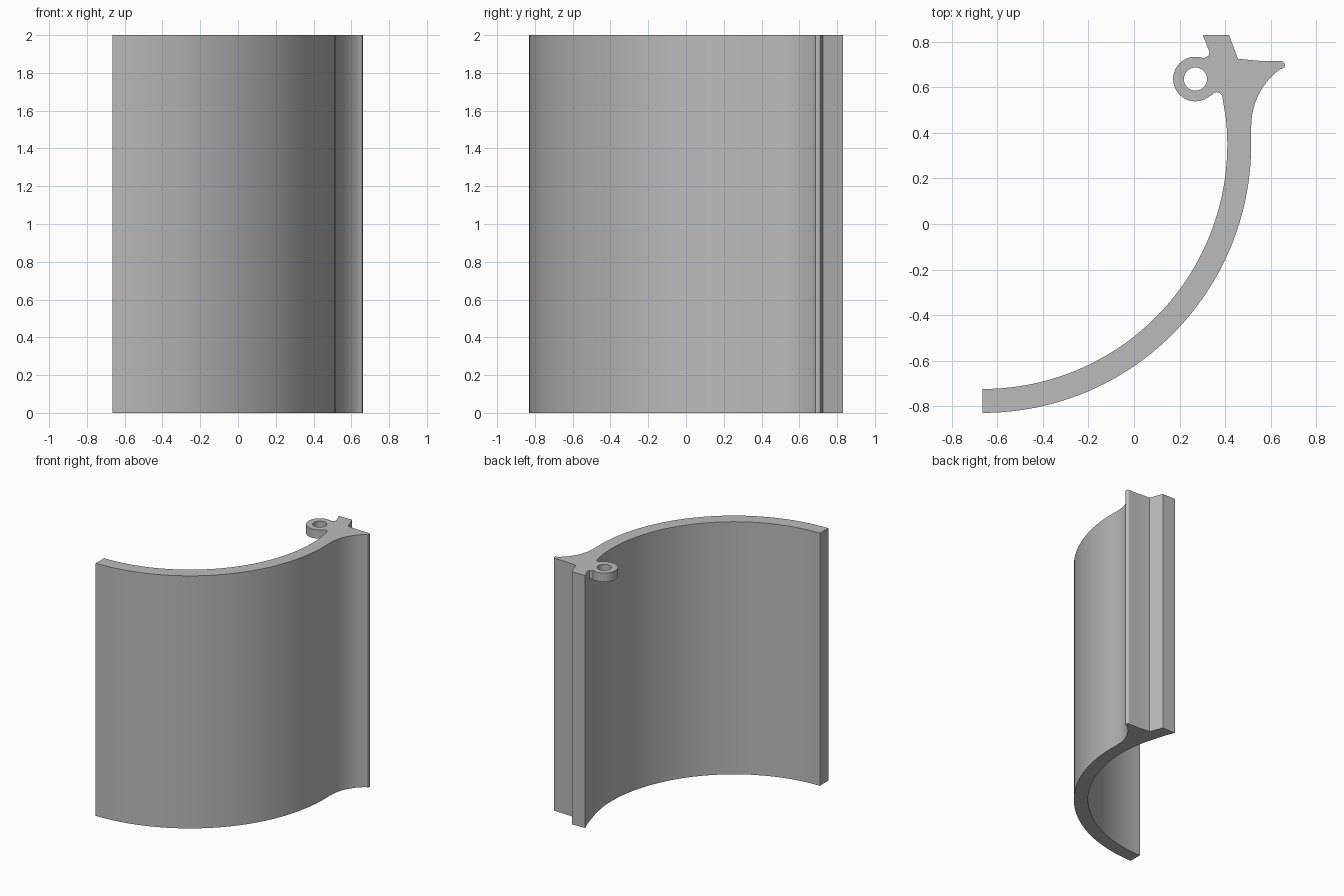
import bpy, bmesh, math

cube = bpy.data.objects.get("Cube")
if cube:
    bpy.data.objects.remove(cube, do_unlink=True)

grey = bpy.data.materials.new("plain grey")
grey.use_nodes = True
grey.diffuse_color = (0.5, 0.5, 0.5, 1)
grey.node_tree.nodes["Principled BSDF"].inputs["Base Color"].default_value = (0.5, 0.5, 0.5, 1)


def arc(cx, cy, r, start, end, steps):
    """Points on an arc, angles in degrees."""
    angles = [math.radians(start + (end - start) * i / steps) for i in range(steps + 1)]
    return [(cx + r * math.cos(a), cy + r * math.sin(a)) for a in angles]


def extrude_profile(name, loops, bottom, top):
    """Fill closed outlines (holes allowed) and extrude them upward."""
    bm = bmesh.new()
    edges = []
    for loop in loops:
        verts = [bm.verts.new((x, y, bottom)) for x, y in loop]
        edges += [bm.edges.new((verts[i - 1], verts[i])) for i in range(len(verts))]
    bmesh.ops.triangle_fill(bm, edges=edges, use_beauty=True)
    grown = bmesh.ops.extrude_face_region(bm, geom=bm.faces[:], use_keep_orig=True)
    moved = [g for g in grown["geom"] if isinstance(g, bmesh.types.BMVert)]
    bmesh.ops.translate(bm, verts=moved, vec=(0, 0, top - bottom))
    bmesh.ops.recalc_face_normals(bm, faces=bm.faces[:])
    mesh = bpy.data.meshes.new(name)
    bm.to_mesh(mesh)
    bm.free()
    mesh.materials.append(grey)
    obj = bpy.data.objects.new(name, mesh)
    bpy.context.collection.objects.link(obj)
    bpy.ops.object.select_all(action="DESELECT")
    obj.select_set(True)
    bpy.context.view_layer.objects.active = obj
    bpy.ops.object.shade_smooth_by_angle(angle=math.radians(30))
    return obj


# Curved wall with a flared lip and a dovetail rib
neck_high, neck_low = (0.332, 0.757), (0.387, 0.565)
wall = arc(-0.665, 0.35, 1.18, -90, 3, 48)             # outer face
wall += arc(0.825, 0.43, 0.31, 180, 126, 12)           # concave flare
wall += arc(0.645, 0.698, 0.018, -45, 95, 8)           # rounded lip
wall += [(0.55, 0.717), (0.457, 0.726)]                # top of the lip
wall += [(0.418, 0.83), (0.302, 0.83), neck_high, neck_low]
wall += arc(-0.665, 0.35, 1.075, 6, -90, 48)           # inner face
extrude_profile("curved_wall", [wall], 0, 2)

# Thin screw eye beside the rib, at the top only
eye_x, eye_y = 0.27, 0.637
lug = [neck_high, (0.328, 0.74), (0.318, 0.733)]
lug += arc(eye_x, eye_y, 0.098, 68, 312, 36)
lug += arc(0.364, 0.555, 0.024, 150, 30, 8)
lug += [neck_low]
hole = arc(eye_x, eye_y, 0.051, 0, 345, 23)
extrude_profile("screw_eye", [lug, hole], 1.93, 2)
